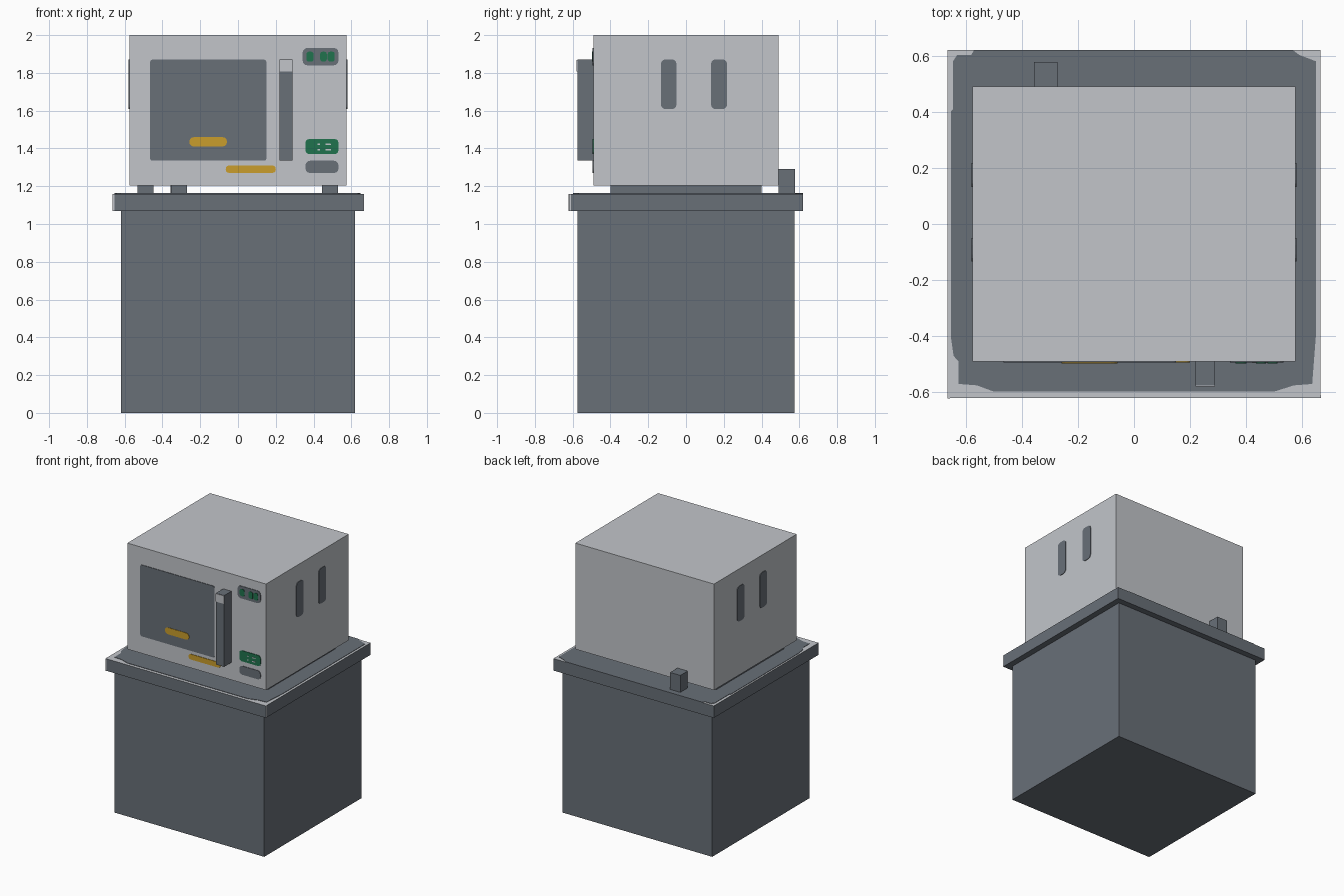
import bpy, bmesh, math
from mathutils import Vector

cube = bpy.data.objects.get("Cube")
if cube:
    bpy.data.objects.remove(cube, do_unlink=True)


def material(name, r, g, b):
    m = bpy.data.materials.new(name)
    m.use_nodes = True
    m.diffuse_color = (r, g, b, 1)
    m.node_tree.nodes["Principled BSDF"].inputs["Base Color"].default_value = (r, g, b, 1)
    return m


LIGHT = material("light_grey", 0.54, 0.56, 0.59)
DARK = material("slate_grey", 0.14, 0.16, 0.187)
GREEN = material("green", 0.014, 0.17, 0.075)
GOLD = material("gold", 0.59, 0.34, 0.025)


def finish(name, bm, *mats):
    bmesh.ops.recalc_face_normals(bm, faces=bm.faces)
    mesh = bpy.data.meshes.new(name)
    bm.to_mesh(mesh)
    bm.free()
    for m in mats:
        mesh.materials.append(m)
    ob = bpy.data.objects.new(name, mesh)
    bpy.context.collection.objects.link(ob)
    return ob


def box(name, x, y, z, mat, top_mat=None):
    """Box from (min, max) ranges, optionally with another colour on top."""
    bm = bmesh.new()
    bmesh.ops.create_cube(bm, size=1)
    for v in bm.verts:
        v.co = Vector([r[0] + (c + 0.5) * (r[1] - r[0]) for c, r in zip(v.co, (x, y, z))])
    bm.normal_update()
    if top_mat:
        for f in bm.faces:
            f.material_index = int(f.normal.z > 0.9)
    return finish(name, bm, mat, *([top_mat] if top_mat else []))


def slab(name, points, offset, mat):
    """Extrude a flat outline by an offset vector."""
    bm = bmesh.new()
    face = bm.faces.new([bm.verts.new(p) for p in points])
    new = bmesh.ops.extrude_face_region(bm, geom=[face])["geom"]
    moved = [g for g in new if isinstance(g, bmesh.types.BMVert)]
    bmesh.ops.translate(bm, verts=moved, vec=offset)
    return finish(name, bm, mat)


def rounded(u, v, r):
    """Outline of a rectangle with rounded corners."""
    pts = []
    corners = ((u[1] - r, v[1] - r), (u[0] + r, v[1] - r), (u[0] + r, v[0] + r), (u[1] - r, v[0] + r))
    for i, (cu, cv) in enumerate(corners):
        for k in range(4):
            a = math.radians(90 * i + 30 * k)
            pts.append((cu + r * math.cos(a), cv + r * math.sin(a)))
    return pts


FRONT, SIDE = -0.49, 0.575


def front_plate(name, x, z, r, mat, thick=0.004, y=FRONT):
    slab(name, [(a, y, b) for a, b in rounded(x, z, r)], (0, -thick, 0), mat)


# Cabinet and countertop with a dark worktop inlay
box("cabinet", (-0.62, 0.62), (-0.575, 0.575), (0, 1.07), DARK)
box("countertop", (-0.665, 0.665), (-0.62, 0.62), (1.07, 1.16), DARK, LIGHT)
inlay = [(-0.57, 0.62), (-0.58, 0.602), (-0.63, 0.602), (-0.645, 0.58), (-0.645, 0.41),
         (-0.653, 0.4), (-0.653, -0.4), (-0.643, -0.47), (-0.625, -0.49), (-0.625, -0.57),
         (-0.56, -0.575), (-0.5, -0.597), (0.5, -0.597), (0.57, -0.575), (0.635, -0.57),
         (0.648, -0.4), (0.648, 0.58), (0.59, 0.602), (0.565, 0.62)]
slab("worktop_inlay", [(x, y, 1.16) for x, y in inlay], (0, 0, 0.003), DARK)
box("front_edge_trim", (-0.665, -0.655), (-0.622, -0.62), (1.07, 1.16), LIGHT)
box("side_edge_trim", (0.665, 0.667), (-0.62, -0.61), (1.07, 1.16), LIGHT)

# Oven body on runner feet
box("oven_body", (-SIDE, SIDE), (FRONT, 0.49), (1.205, 2.0), LIGHT)
for i, x in enumerate((-0.49, -0.312, 0.487)):
    box(f"foot_{i + 1}", (x - 0.042, x + 0.042), (-0.4, 0.4), (1.16, 1.205), DARK)

# Door window, handle and gold trims
front_plate("door_window", (-0.465, 0.15), (1.335, 1.87), 0.012, DARK)
front_plate("window_trim", (-0.258, -0.058), (1.41, 1.46), 0.024, GOLD, 0.007)
front_plate("lower_trim", (-0.065, 0.2), (1.27, 1.31), 0.019, GOLD)
box("door_handle", (0.22, 0.288), (-0.575, FRONT), (1.335, 1.87), DARK)
box("handle_tip", (0.22, 0.288), (-0.579, -0.575), (1.808, 1.868), LIGHT)

# Control panel
front_plate("display", (0.342, 0.532), (1.84, 1.932), 0.025, DARK)
for i, x in enumerate(((0.362, 0.4), (0.435, 0.47), (0.475, 0.512))):
    front_plate(f"display_digit_{i + 1}", x, (1.86, 1.912), 0.012, GREEN, 0.007)
front_plate("start_button", (0.357, 0.532), (1.37, 1.45), 0.02, GREEN)
for i, x in enumerate(((0.42, 0.435), (0.462, 0.492))):
    for j, z in enumerate((1.39, 1.418)):
        front_plate(f"button_mark_{i + 1}_{j + 1}", x, (z, z + 0.007), 0.002, LIGHT, 0.006)
front_plate("stop_button", (0.357, 0.532), (1.27, 1.335), 0.024, DARK)

# Side vents on both sides
for side, s in (("left", 1), ("right", -1)):
    for i, y in enumerate(((-0.133, -0.05), (0.132, 0.218))):
        pts = [(s * SIDE, a, b) for a, b in rounded(y, (1.608, 1.872), 0.025)]
        slab(f"{side}_vent_{i + 1}", pts, (s * 0.004, 0, 0), DARK)

# Rear power plug
box("rear_plug", (-0.357, -0.272), (0.49, 0.577), (1.16, 1.29), DARK)
